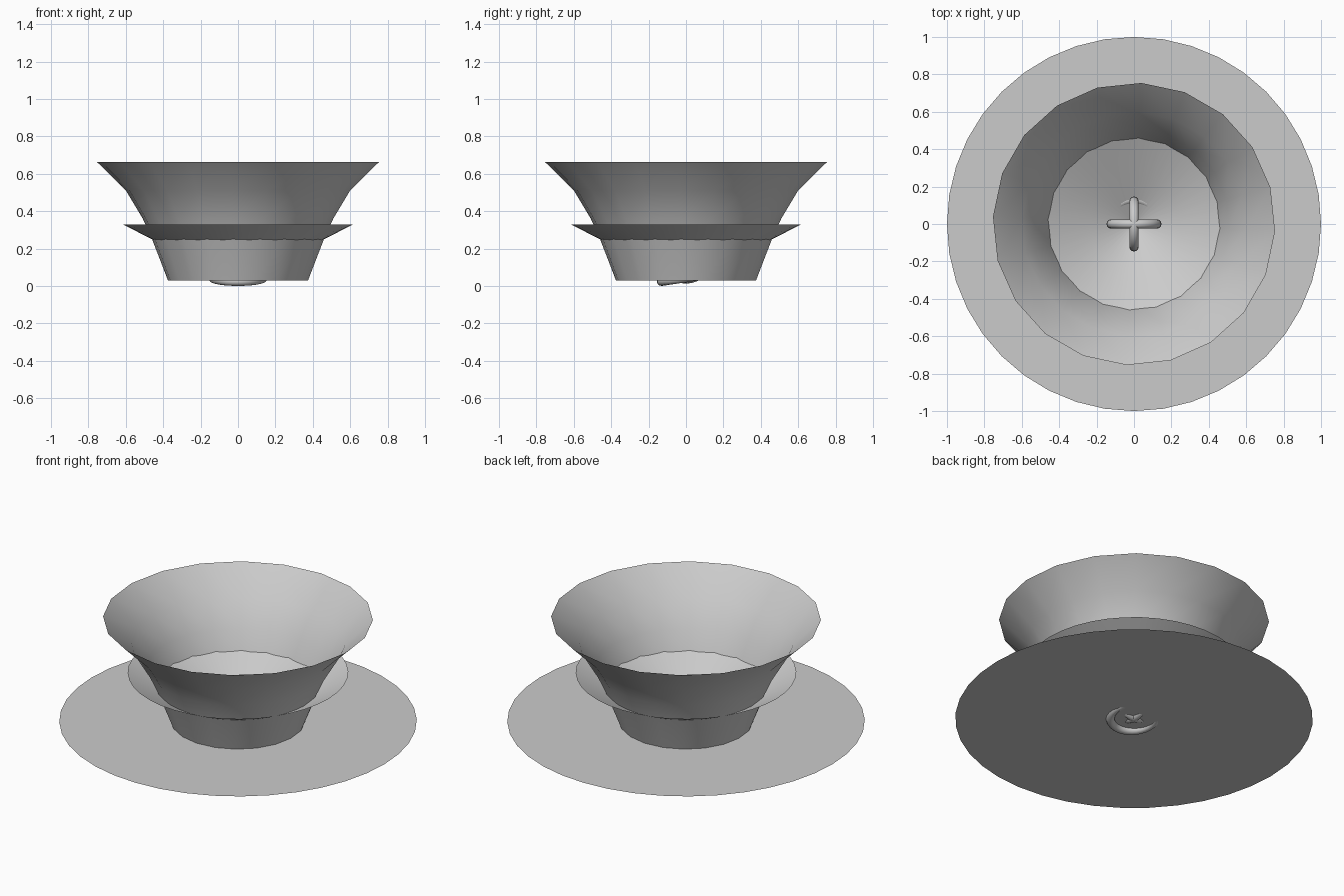
import bpy, bmesh
from math import pi, sin, cos, radians

if "Cube" in bpy.data.objects:
    bpy.data.objects.remove(bpy.data.objects["Cube"])

def smooth(obj, angle=35):
    bpy.ops.object.select_all(action='DESELECT')
    obj.select_set(True)
    bpy.context.view_layer.objects.active = obj
    bpy.ops.object.shade_smooth_by_angle(angle=radians(angle))

def lathe(name, profile, sides, offset=0.0):
    """Open shell turned around z from (radius, height) points."""
    bm = bmesh.new()
    rings = []
    for r, z in profile:
        rings.append([bm.verts.new((r * cos(offset + 2 * pi * i / sides),
                                    r * sin(offset + 2 * pi * i / sides), z))
                      for i in range(sides)])
    for a, b in zip(rings, rings[1:]):
        for i in range(sides):
            j = (i + 1) % sides
            bm.faces.new((a[i], a[j], b[j], b[i]))
    me = bpy.data.meshes.new(name)
    bm.to_mesh(me)
    bm.free()
    # inside of each shell faces up
    me.flip_normals()
    obj = bpy.data.objects.new(name, me)
    bpy.context.collection.objects.link(obj)
    smooth(obj)
    return obj

# flat base disc
bpy.ops.mesh.primitive_circle_add(vertices=40, radius=1, fill_type='NGON', location=(0, 0, 0.03))
bpy.context.object.name = "base_disc"

# tall flared cup and the shallow cone passing through it
lathe("flared_cup", [(0.375, 0.03), (0.46, 0.25), (0.51, 0.36), (0.60, 0.51), (0.755, 0.663)],
      20, radians(-3))
lathe("shallow_cone", [(0.02, 0.03), (0.24, 0.14), (0.46, 0.25), (0.617, 0.33)], 40)

# tilted ring poking out under the disc
bpy.ops.mesh.primitive_torus_add(major_radius=0.133, minor_radius=0.024, major_segments=32,
                                 minor_segments=12, location=(0, 0, 0.044),
                                 rotation=(radians(8.5), 0, 0))
bpy.context.object.name = "lower_ring"
smooth(bpy.context.object)

# crossed upright rings in the centre
for name, rot in (("cross_ring_x", (pi / 2, 0, 0)), ("cross_ring_y", (0, pi / 2, 0))):
    bpy.ops.mesh.primitive_torus_add(major_radius=0.122, minor_radius=0.025, major_segments=32,
                                     minor_segments=12, location=(0, 0, 0.16), rotation=rot)
    bpy.context.object.name = name
    smooth(bpy.context.object)
